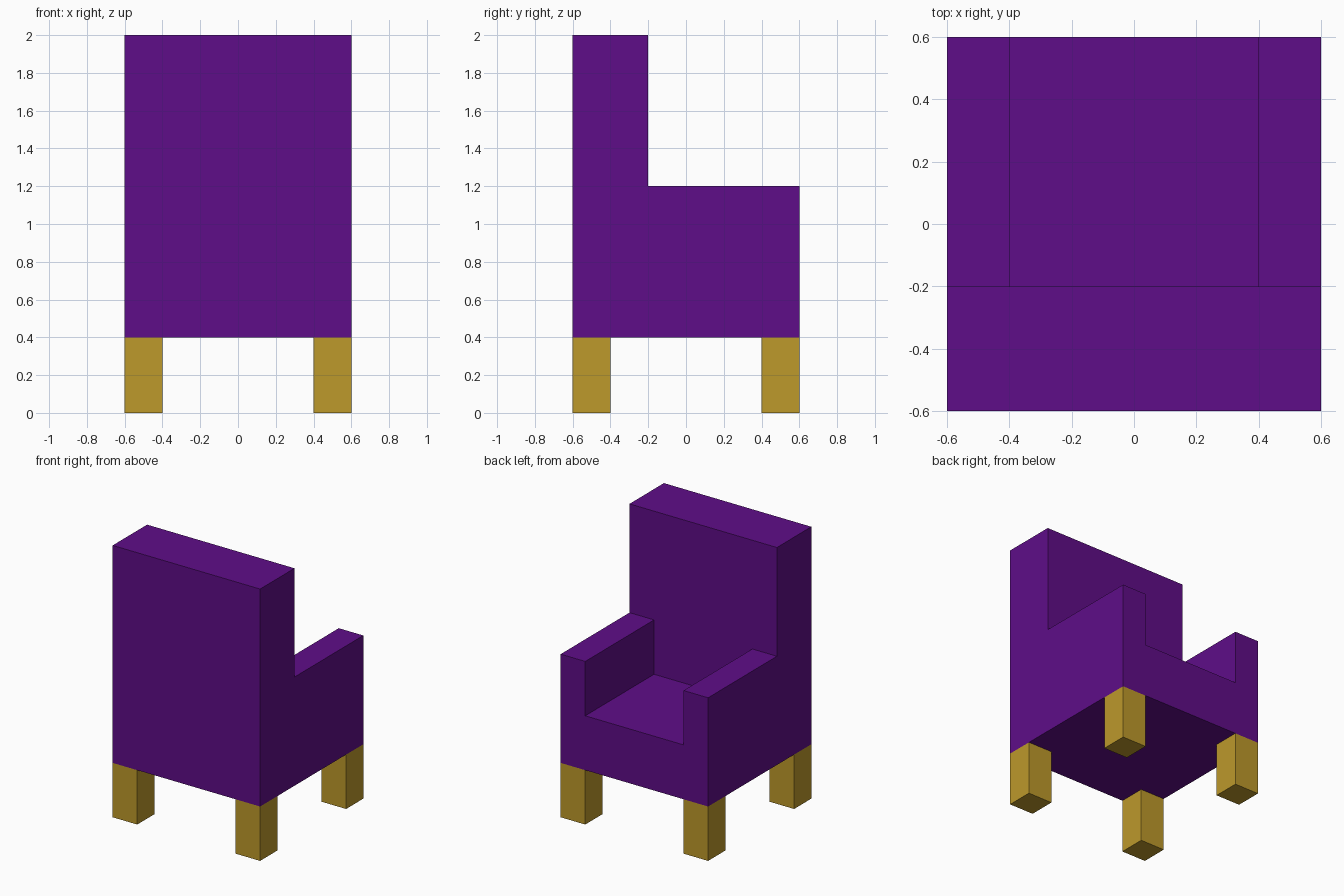
import bpy, bmesh

if "Cube" in bpy.data.objects:
    bpy.data.objects.remove(bpy.data.objects["Cube"])


def material(name, rgb):
    m = bpy.data.materials.new(name)
    m.diffuse_color = (*rgb, 1.0)
    m.use_nodes = True
    m.node_tree.nodes["Principled BSDF"].inputs["Base Color"].default_value = m.diffuse_color
    return m


purple = material("purple fabric", (0.114, 0.004, 0.246))
gold = material("golden wood", (0.509, 0.319, 0.024))


def add_object(name, bm, mat):
    mesh = bpy.data.meshes.new(name)
    bm.to_mesh(mesh)
    bm.free()
    mesh.materials.append(mat)
    obj = bpy.data.objects.new(name, mesh)
    bpy.context.collection.objects.link(obj)
    return obj


# Upholstered body: one closed shell around the base, arm and backrest blocks
levels = [(-0.6, -0.4, 0.4, 0.6), (-0.6, -0.2, 0.6), (0.4, 0.8, 1.2, 2.0)]
blocks = {(i, j, k) for i in range(3) for j in range(2) for k in range(3)
          if k == 0 or j == 0 or (k == 1 and i != 1)}

bm = bmesh.new()
for block in blocks:
    for axis in range(3):
        for side in (0, 1):
            neighbour = list(block)
            neighbour[axis] += 2 * side - 1
            if tuple(neighbour) in blocks:
                continue
            corners = []
            for a, b in ((0, 0), (1, 0), (1, 1), (0, 1)):
                idx = list(block)
                idx[axis] += side
                idx[(axis + 1) % 3] += a
                idx[(axis + 2) % 3] += b
                corners.append(bm.verts.new([levels[n][idx[n]] for n in range(3)]))
            bm.faces.new(corners if side else corners[::-1])
bmesh.ops.remove_doubles(bm, verts=bm.verts[:], dist=0.001)
bmesh.ops.dissolve_limit(bm, angle_limit=0.01, verts=bm.verts[:], edges=bm.edges[:])
add_object("armchair_body", bm, purple)

# Four square legs flush with the corners
for x, x_name in ((-0.5, "left"), (0.5, "right")):
    for y, y_name in ((-0.5, "front"), (0.5, "rear")):
        bm = bmesh.new()
        bmesh.ops.create_cube(bm, size=1.0)
        bmesh.ops.scale(bm, vec=(0.2, 0.2, 0.4), verts=bm.verts[:])
        bmesh.ops.translate(bm, vec=(x, y, 0.2), verts=bm.verts[:])
        add_object(f"{y_name}_{x_name}_leg", bm, gold)
